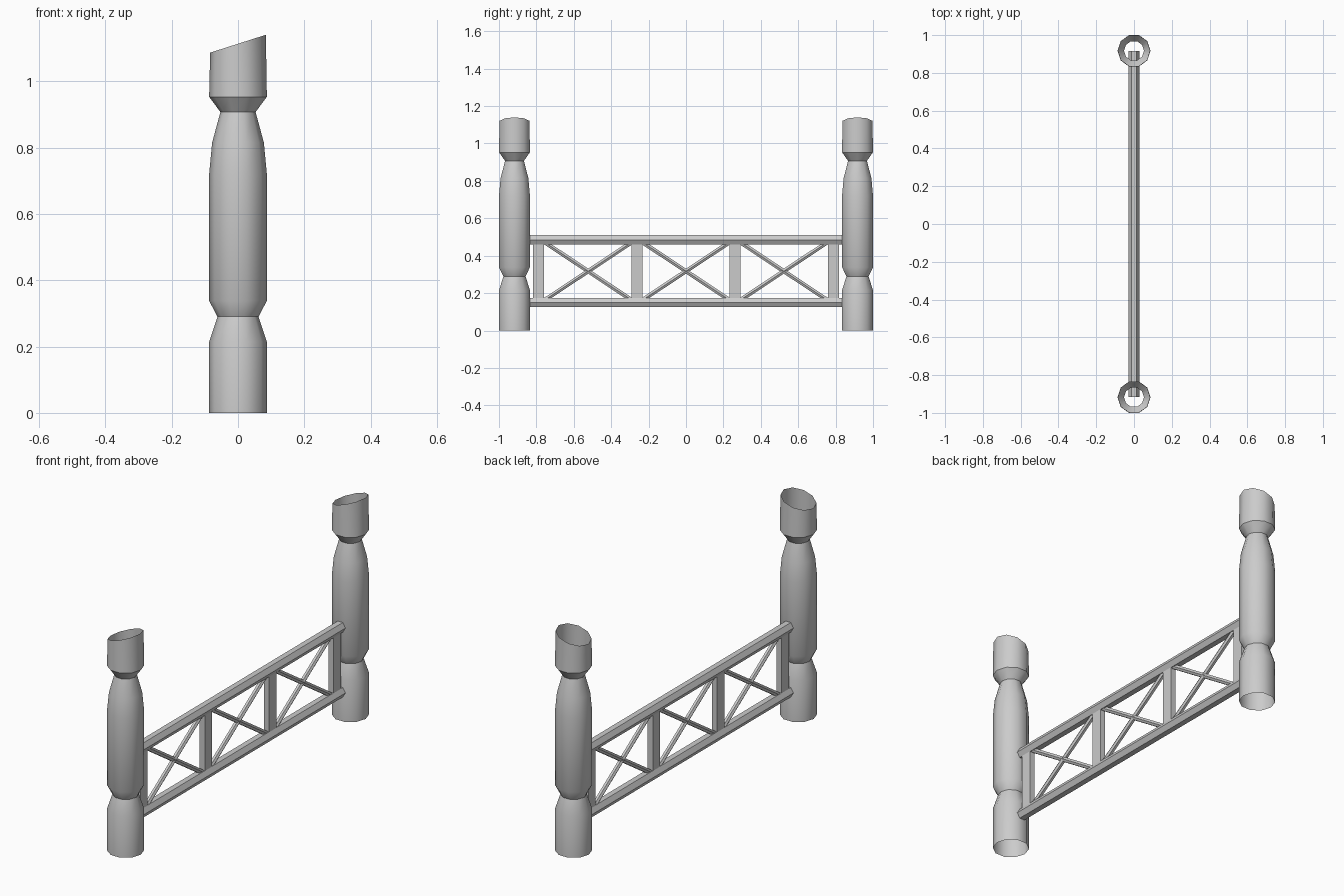
import bpy
from math import cos, sin, pi
from mathutils import Vector

cube = bpy.data.objects.get("Cube")
if cube:
    bpy.data.objects.remove(cube)

GREY = (0.6, 0.6, 0.6, 1)
mat = bpy.data.materials.new("plain grey")
mat.use_nodes = True
mat.diffuse_color = GREY
mat.node_tree.nodes["Principled BSDF"].inputs["Base Color"].default_value = GREY


def ring(centre, u, v, radius, sides):
    angles = [2 * pi * i / sides for i in range(sides)]
    return [centre + radius * (cos(a) * u + sin(a) * v) for a in angles]


def loft(name, rings, capped):
    """Skin a stack of equal rings into one object."""
    n = len(rings[0])
    faces = [(k * n + i, k * n + (i + 1) % n, (k + 1) * n + (i + 1) % n, (k + 1) * n + i)
             for k in range(len(rings) - 1) for i in range(n)]
    if capped:
        last = (len(rings) - 1) * n
        faces += [tuple(reversed(range(n))), tuple(range(last, last + n))]
    mesh = bpy.data.meshes.new(name)
    mesh.from_pydata([p for r in rings for p in r], [], faces)
    mesh.materials.append(mat)
    obj = bpy.data.objects.new(name, mesh)
    bpy.context.collection.objects.link(obj)
    return obj


X, Y, Z = Vector((1, 0, 0)), Vector((0, 1, 0)), Vector((0, 0, 1))
SIDES = 10

# Turned hollow post: (radius, height, crease at this ring)
PROFILE = [(0.087, 0, False), (0.087, 0.215, False), (0.062, 0.29, True),
           (0.087, 0.338, False), (0.087, 0.72, False), (0.078, 0.815, False),
           (0.053, 0.907, True), (0.087, 0.953, True), (0.084, 1.113, False)]


def post(name, y):
    rings = [ring(Vector((0, y, z)), X, Y, r, SIDES) for r, z, _ in PROFILE]
    for p in rings[-1]:  # slanted open mouth
        p.z += 0.32 * p.x
    obj = loft(name, rings, False)
    for poly in obj.data.polygons:
        poly.use_smooth = True
    for edge in obj.data.edges:
        a, b = (i // SIDES for i in edge.vertices)
        edge.use_edge_sharp = a == b and PROFILE[a][2]


# Six-sided bar with its corners toward the sides
def bar(name, start, end, radius):
    a, b = Vector((0, *start)), Vector((0, *end))
    v = (b - a).normalized().cross(X)
    loft(name, [ring(p, X, v, radius, 6) for p in (a, b)], True)


def upright(name, y):
    rings = [[Vector((sx * 0.015, y + sy * 0.0295, z))
              for sx, sy in ((-1, -1), (1, -1), (1, 1), (-1, 1))] for z in (0.15, 0.485)]
    loft(name, rings, True)


post("front_post", -0.917)
post("back_post", 0.917)

LOW, HIGH = 0.15, 0.485
bar("lower_rail", (-0.915, LOW), (0.915, LOW), 0.029)
bar("upper_rail", (-0.915, HIGH), (0.915, HIGH), 0.029)

for i in range(4):
    upright(f"upright_{i + 1}", (i - 1.5) * 0.525)

# Crossed braces in each bay
for i in range(3):
    y = (i - 1) * 0.523
    bar(f"rising_brace_{i + 1}", (y - 0.245, LOW + 0.005), (y + 0.245, HIGH - 0.005), 0.013)
    bar(f"falling_brace_{i + 1}", (y - 0.245, HIGH - 0.005), (y + 0.245, LOW + 0.005), 0.013)
